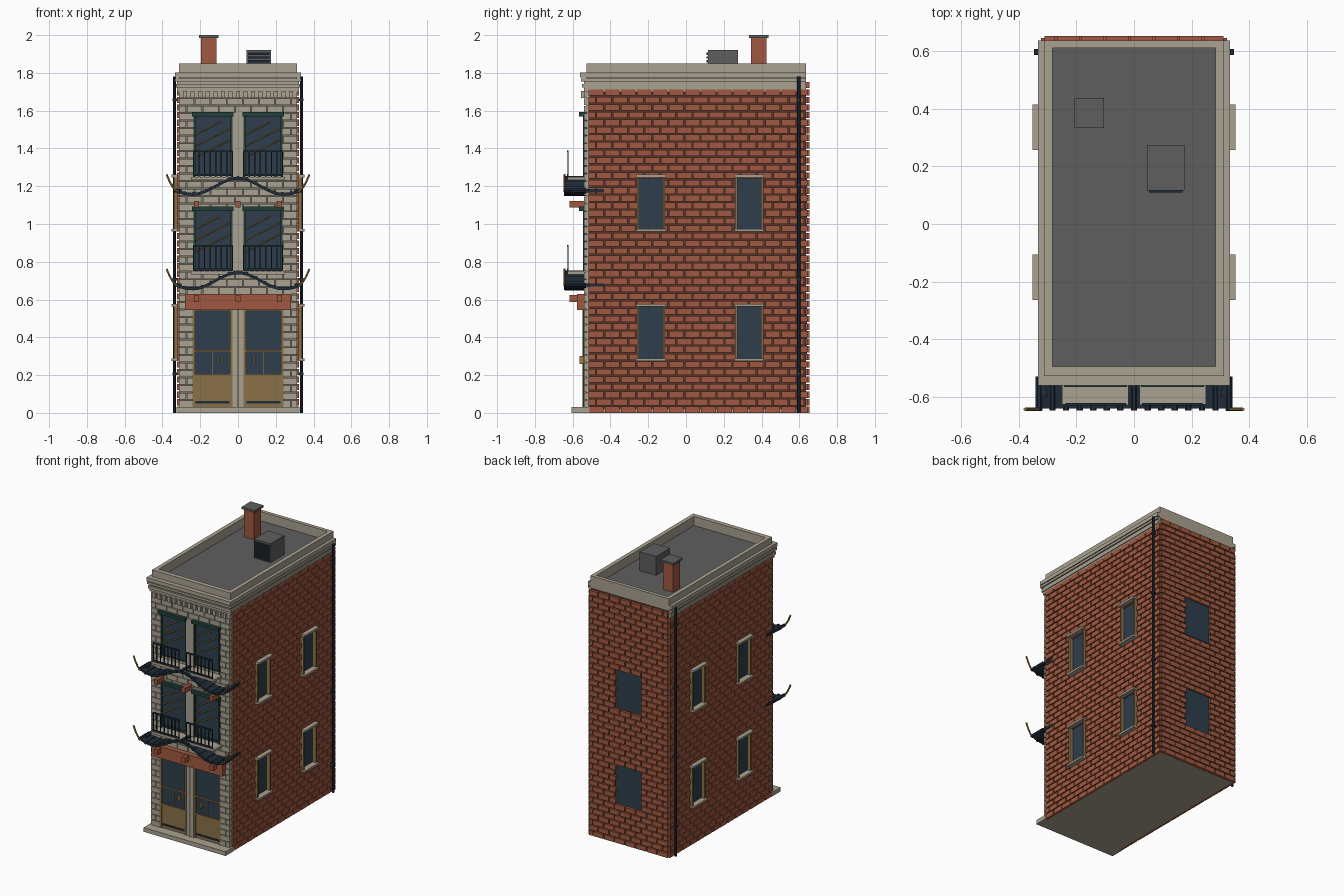
import bpy, bmesh, math
from mathutils import Vector

old = bpy.data.objects.get("Cube")
if old:
    bpy.data.objects.remove(old)


def material(name, *rgb):
    lin = [((c / 255 + 0.055) / 1.055) ** 2.4 for c in rgb] + [1]
    m = bpy.data.materials.new(name)
    m.use_nodes = True
    m.diffuse_color = lin
    m.node_tree.nodes["Principled BSDF"].inputs["Base Color"].default_value = lin
    return m


BRICK = material("red brick", 160, 89, 65)
MORTAR = material("dark mortar", 86, 51, 41)
STONE = material("pale stone", 170, 162, 146)
JOINT = material("stone joint", 116, 110, 99)
ROOF = material("roof grey", 95, 95, 95)
GLASS = material("blue glass", 46, 62, 76)
IRON = material("navy iron", 32, 44, 56)
WOOD = material("tan wood", 138, 113, 72)
GREEN = material("dark green", 34, 64, 57)
GOLD = material("gold", 165, 127, 66)


class Part:
    """Collects simple solids into one mesh object."""

    def __init__(self):
        self.bm = bmesh.new()

    def prism(self, low, high):
        a = [self.bm.verts.new(p) for p in low]
        b = [self.bm.verts.new(p) for p in high]
        n = len(a)
        self.bm.faces.new(a)
        self.bm.faces.new(b)
        for i in range(n):
            j = (i + 1) % n
            self.bm.faces.new((a[i], a[j], b[j], b[i]))

    def box(self, x0, x1, y0, y1, z0, z1):
        ring = [(x0, y0), (x1, y0), (x1, y1), (x0, y1)]
        self.prism([(x, y, z0) for x, y in ring], [(x, y, z1) for x, y in ring])
        return self

    def bar(self, p, q, r, sides=8):
        p, q = Vector(p), Vector(q)
        rot = (q - p).to_track_quat('Z', 'Y')
        ring = [rot @ Vector((r * math.cos(t), r * math.sin(t), 0))
                for t in (math.tau * i / sides for i in range(sides))]
        self.prism([p + v for v in ring], [q + v for v in ring])
        return self

    def done(self, name, mat):
        bmesh.ops.recalc_face_normals(self.bm, faces=self.bm.faces)
        me = bpy.data.meshes.new(name)
        self.bm.to_mesh(me)
        self.bm.free()
        me.materials.append(mat)
        ob = bpy.data.objects.new(name, me)
        bpy.context.collection.objects.link(ob)


def box(name, mat, *dims):
    Part().box(*dims).done(name, mat)


def masonry(name, mat, u0, u1, z0, z1, holes, place, length=0.085, row=0.04, gap=0.007):
    """Running bond courses, left open at the holes."""
    part = Part()
    for k in range(round((z1 - z0) / row)):
        z = z0 + k * row
        mid = z + row / 2
        cuts = sorted((h[0], h[1]) for h in holes if h[2] < mid < h[3])
        spans, start = [], u0
        for a, b in cuts:
            spans.append((start, a))
            start = b
        spans.append((start, u1))
        u = u0 - (k % 2) * length / 2
        while u < u1:
            for a, b in spans:
                lo, hi = max(u, a), min(u + length - gap, b)
                if hi - lo > 0.01:
                    part.box(*place(lo, hi), z, z + row - gap)
            u += length
    part.done(name, mat)


# Core of the building
box("wall_core", MORTAR, -0.31, 0.31, -0.515, 0.635, 0.02, 1.78)
box("base_slab", STONE, -0.31, 0.31, -0.515, 0.635, 0, 0.02)
box("front_step", STONE, -0.325, 0.325, -0.605, -0.51, 0, 0.03)
box("front_backing", JOINT, -0.31, 0.31, -0.528, -0.51, 0.03, 1.71)

# Brick side walls with framed windows
FLOORS = [(0.28, 0.57), (0.965, 1.255)]
BAYS = [(-0.26, -0.11), (0.26, 0.41)]
side_holes = [(a, b, c, d) for a, b in BAYS for c, d in FLOORS]
for s, side in ((1, "left"), (-1, "right")):
    masonry(side + "_bricks", BRICK, -0.515, 0.645, 0, 1.72, side_holes,
            lambda a, b: (s * 0.305, s * 0.323, a, b))
    glass, jambs, sills = Part(), Part(), Part()
    for a, b, c, d in side_holes:
        glass.box(s * 0.308, s * 0.313, a, b, c, d)
        for y in (a, b - 0.012):
            jambs.box(s * 0.308, s * 0.338, y, y + 0.012, c, d)
        for z in (c - 0.006, d - 0.008):
            sills.box(s * 0.308, s * 0.353, a - 0.004, b + 0.004, z, z + 0.014)
    glass.done(side + "_window_glass", GLASS)
    jambs.done(side + "_window_jambs", WOOD)
    sills.done(side + "_window_sills", STONE)
    # Drain pipe and its clips
    pipe = Part().bar((s * 0.336, 0.597, 0), (s * 0.336, 0.597, 1.78), 0.009)
    for z in (0.2, 0.7, 1.2, 1.65):
        pipe.box(s * 0.315, s * 0.347, 0.586, 0.608, z, z + 0.015)
    pipe.done(side + "_drain_pipe", IRON)

# Brick back wall with plain windows
back_holes = [(-0.1, 0.1, c, d) for c, d in FLOORS]
masonry("back_bricks", BRICK, -0.31, 0.31, 0, 1.78, back_holes,
        lambda a, b: (a, b, 0.63, 0.653))
glass = Part()
for a, b, c, d in back_holes:
    glass.box(a, b, 0.63, 0.641, c, d)
glass.done("back_window_glass", GLASS)

# Stone front wall
STOREYS = {"first": 0.75, "second": 1.25}
front_holes = [(-0.24, 0.24, 0.03, 0.56)]
front_holes += [(-0.235, 0.235, z, z + 0.34) for z in STOREYS.values()]
masonry("front_stones", STONE, -0.312, 0.312, 0.03, 1.67, front_holes,
        lambda a, b: (a, b, -0.541, -0.515), gap=0.005)

# Shop doors
box("door_pillar", STONE, -0.028, 0.028, -0.545, -0.52, 0.03, 0.55)
box("pillar_groove", JOINT, -0.006, 0.006, -0.548, -0.54, 0.03, 0.55)
wood, panes, trim, kick = Part(), Part(), Part(), Part()
for s in (-1, 1):
    near, far = s * 0.03, s * 0.24
    panes.box(near, far, -0.532, -0.52, 0.2, 0.55)
    wood.box(near, far, -0.536, -0.52, 0.03, 0.2)
    for x in (near, far - s * 0.012):
        wood.box(x, x + s * 0.012, -0.543, -0.52, 0.03, 0.55)
    for z in (0.195, 0.322, 0.54):
        wood.box(near, far, -0.541, -0.52, z, z + 0.01)
    trim.box(s * 0.132, s * 0.136, -0.537, -0.525, 0.2, 0.325)
    trim.box(s * 0.085, s * 0.093, -0.565, -0.53, 0.26, 0.3)
    kick.box(s * 0.045, s * 0.225, -0.54, -0.53, 0.05, 0.062)
wood.done("shop_doors", WOOD)
panes.done("shop_door_glass", GLASS)
trim.done("door_handles", GOLD)
kick.done("door_kick_plates", IRON)

# Fascia board and projecting beam ends
box("fascia_board", BRICK, -0.28, 0.28, -0.577, -0.53, 0.545, 0.63)
beams = Part()
for z in (0.588, 1.087):
    for x in (-0.22, 0, 0.22):
        beams.box(x - 0.014, x + 0.014, -0.618, -0.53, z, z + 0.036)
beams.done("beam_ends", BRICK)


def eave_z(x):
    x = abs(x)
    drop = 0.5 - 0.5 * math.cos(math.pi * min(x / 0.24, 1))
    return -0.085 * drop + 0.02 * (max(x - 0.24, 0) / 0.09) ** 2


for storey, z in STOREYS.items():
    # Windows with green frames and gold lattice strips
    box(storey + "_window_pillar", STONE, -0.03, 0.03, -0.545, -0.52, z, z + 0.34)
    glass, frame, lattice, rail, slab = (Part() for i in range(5))
    for s in (-1, 1):
        near, far = s * 0.03, s * 0.235
        glass.box(near, far, -0.533, -0.52, z, z + 0.33)
        for x in (near, far - s * 0.01):
            frame.box(x, x + s * 0.01, -0.543, -0.52, z, z + 0.33)
        frame.box(near, far, -0.54, -0.52, z + 0.005, z + 0.02)
        frame.box(s * 0.025, s * 0.243, -0.566, -0.52, z + 0.32, z + 0.342)
        left = min(near, far)
        for h, w in ((0.1, 0.2), (0.16, 0.2), (0.22, 0.14)):
            lattice.bar((left + 0.005, -0.535, z + h),
                        (left + w, -0.535, z + h + w * 0.5), 0.003, 4)
        # Balcony slab and railing
        slab.box(s * 0.02, s * 0.25, -0.627, -0.53, z - 0.018, z)
        for h in (0.004, 0.13):
            rail.box(near, far, -0.629, -0.621, z + h, z + h + 0.01)
        for i in range(8):
            x = near + (far - near) * i / 7
            rail.box(x - 0.003, x + 0.003, -0.628, -0.622, z, z + 0.138)
    glass.done(storey + "_window_glass", GLASS)
    frame.done(storey + "_window_frames", GREEN)
    lattice.done(storey + "_window_lattice", GOLD)
    rail.done(storey + "_balcony_railings", IRON)
    slab.done(storey + "_balcony_slabs", STONE)

    # Sweeping eave with ribs, corner returns and upturned tips
    eave, tips = Part(), Part()
    steps = 28
    xs = [0.33 * (2 * i / steps - 1) for i in range(steps + 1)]
    for a, b in zip(xs, xs[1:]):
        za, zb = z + eave_z(a), z + eave_z(b)
        eave.prism([(a, -0.64, za - 0.016), (b, -0.64, zb - 0.016),
                    (b, -0.53, zb - 0.016), (a, -0.53, za - 0.016)],
                   [(a, -0.64, za), (b, -0.64, zb), (b, -0.53, zb), (a, -0.53, za)])
    for x in xs[::2]:
        eave.bar((x, -0.647, z + eave_z(x) - 0.006), (x, -0.53, z + eave_z(x) - 0.006), 0.011, 6)
    for s in (-1, 1):
        tri = [(s * 0.3, -0.6), (s * 0.337, -0.6), (s * 0.326, -0.435)]
        eave.prism([(x, y, z - 0.082) for x, y in tri], [(x, y, z - 0.064) for x, y in tri])
        path = [(0.32, -0.078), (0.342, -0.06), (0.36, -0.03), (0.378, 0.012)]
        for (a, c), (b, d) in zip(path, path[1:]):
            tips.bar((s * a, -0.643, z + c), (s * b, -0.643, z + d), 0.006, 6)
    eave.done(storey + "_eave", IRON)
    tips.done(storey + "_eave_tips", GOLD)

# Frieze with dentils
box("frieze", STONE, -0.312, 0.312, -0.538, -0.51, 1.667, 1.71)
dentils = Part()
for i in range(15):
    x = -0.28 + 0.04 * i
    dentils.box(x - 0.011, x + 0.011, -0.556, -0.53, 1.668, 1.705)
dentils.done("dentils", STONE)

# Stepped cornice on the front and sides
cornice = Part()
for w, front, z0, z1 in ((0.322, 0.54, 1.7, 1.722), (0.328, 0.55, 1.722, 1.742),
                         (0.323, 0.54, 1.742, 1.754), (0.333, 0.556, 1.754, 1.77)):
    cornice.box(-w, w, -front, 0.634, z0, z1)
cornice.done("cornice", STONE)


def ring(name, w, front, back, z0, z1):
    part = Part()
    for s in (-1, 1):
        part.box(s * 0.283, s * w, -front, back, z0, z1)
    part.box(-0.283, 0.283, -front, -0.495, z0, z1)
    part.box(-0.283, 0.283, 0.61, back, z0, z1)
    part.done(name, STONE)


ring("cornice_top", 0.333, 0.56, 0.636, 1.776, 1.803)
ring("parapet", 0.312, 0.528, 0.636, 1.765, 1.85)
box("roof_deck", ROOF, -0.29, 0.29, -0.5, 0.615, 1.765, 1.785)

# Chimney
box("chimney", BRICK, -0.195, -0.115, 0.345, 0.425, 1.78, 1.985)
box("chimney_cap", ROOF, -0.206, -0.104, 0.334, 0.437, 1.985, 2.0)

# Roof vent with louvres
box("roof_vent", ROOF, 0.045, 0.175, 0.117, 0.275, 1.78, 1.92)
louvres = Part()
for i in range(6):
    z = 1.795 + 0.02 * i
    louvres.box(0.052, 0.168, 0.109, 0.12, z, z + 0.012)
louvres.done("vent_louvres", IRON)
